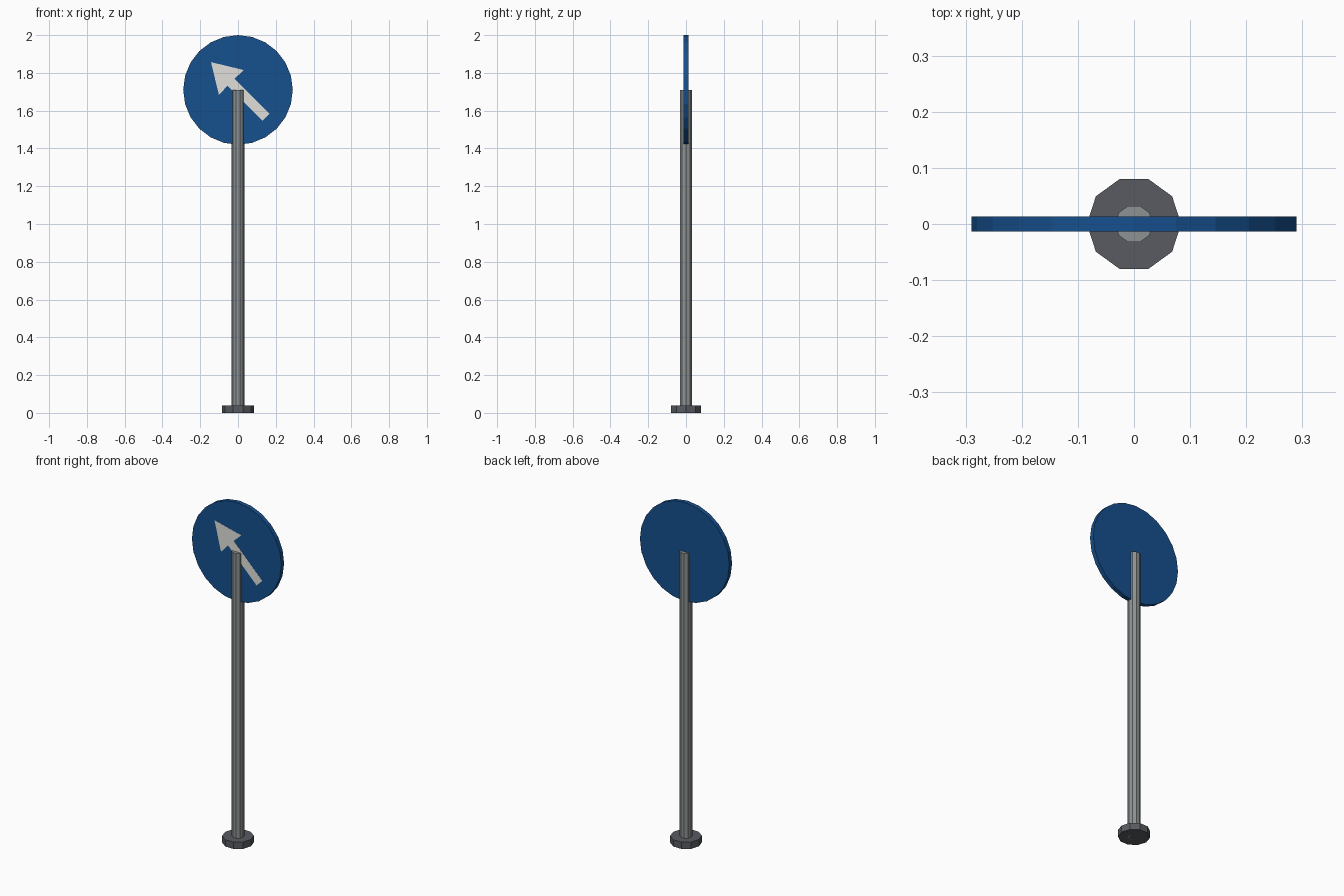
import bpy, bmesh, math
from mathutils import Vector

if "Cube" in bpy.data.objects:
    bpy.data.objects.remove(bpy.data.objects["Cube"])


def material(name, rgb):
    m = bpy.data.materials.new(name)
    m.diffuse_color = (*rgb, 1)
    m.use_nodes = True
    m.node_tree.nodes["Principled BSDF"].inputs["Base Color"].default_value = m.diffuse_color
    return m


def cylinder(name, sides, radius, depth, centre, rotation, mat):
    bpy.ops.mesh.primitive_cylinder_add(vertices=sides, radius=radius, depth=depth,
                                        location=centre, rotation=rotation)
    ob = bpy.context.object
    ob.name = name
    ob.data.materials.append(mat)
    return ob


blue = material("sign_blue", (0.008, 0.08, 0.27))
white = material("arrow_white", (0.75, 0.74, 0.70))
steel = material("pole_grey", (0.27, 0.29, 0.29))
dark = material("base_grey", (0.10, 0.105, 0.12))

# Ten-sided foot and pole, flats facing front and back
turn = (0, 0, math.pi / 2)
cylinder("base", 10, 0.084, 0.04, (0, 0, 0.02), turn, dark)
cylinder("pole", 10, 0.034, 1.71, (0, 0, 0.855), turn, steel)

# Round sign plate
cylinder("sign_plate", 24, 0.29, 0.026, (0, 0, 1.71), (math.pi / 2, 0, 0), blue)

# Arrow: half profile (distance behind tip, half width), mirrored about its axis
half = [(0, 0), (0.153, 0.0935), (0.150, 0.026), (0.412, 0.026)]
outline = half + [(a, -w) for a, w in reversed(half[1:])]
tip = Vector((-0.143, -0.0135, 1.857))
along = Vector((1, 0, -1)).normalized()
across = Vector((1, 0, 1)).normalized()
bm = bmesh.new()
face = bm.faces.new([bm.verts.new(tip + along * a + across * w) for a, w in outline])
ext = bmesh.ops.extrude_face_region(bm, geom=[face])
bmesh.ops.translate(bm, vec=(0, 0.002, 0),
                    verts=[g for g in ext["geom"] if isinstance(g, bmesh.types.BMVert)])
bmesh.ops.recalc_face_normals(bm, faces=bm.faces)
mesh = bpy.data.meshes.new("arrow")
bm.to_mesh(mesh)
bm.free()
mesh.materials.append(white)
bpy.context.collection.objects.link(bpy.data.objects.new("arrow", mesh))
